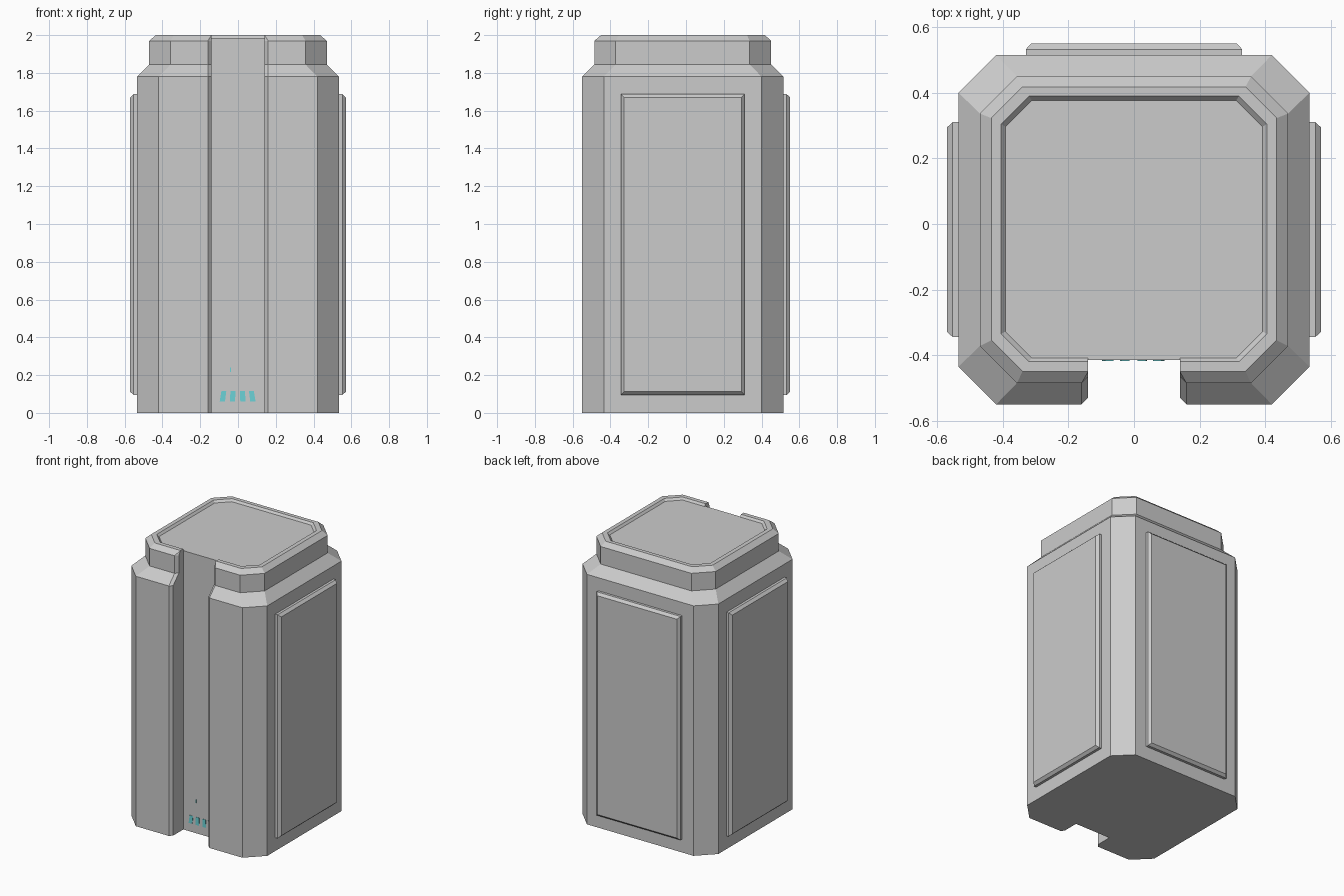
import bpy
import bmesh
from mathutils import Vector

if "Cube" in bpy.data.objects:
    bpy.data.objects.remove(bpy.data.objects["Cube"])

GROOVE_X, GROOVE_Y, FLOOR_Z = 0.14, -0.415, 1.985


def finish(bm, name, mat=None):
    bmesh.ops.recalc_face_normals(bm, faces=bm.faces)
    me = bpy.data.meshes.new(name)
    bm.to_mesh(me)
    bm.free()
    ob = bpy.data.objects.new(name, me)
    bpy.context.collection.objects.link(ob)
    if mat:
        me.materials.append(mat)
    return ob


def outline(hx, y0, y1, ch, c, z):
    """Chamfered square with a notch in its front side."""
    half = [(GROOVE_X, GROOVE_Y), (GROOVE_X, y0 + c), (GROOVE_X + c, y0),
            (hx - ch, y0), (hx, y0 + ch), (hx, y1 - ch), (hx - ch, y1)]
    pts = half + [(-x, y) for x, y in reversed(half)]
    n = len(pts)
    # the back of the notch never rises above the recessed lid floor
    return [Vector((x, y, min(z, FLOOR_Z) if i in (0, n - 1) else z))
            for i, (x, y) in enumerate(pts)]


# Main body: stacked outlines from base to recessed lid
rings = [
    (0.535, -0.55, 0.515, 0.115, 0.02, 0.0),
    (0.535, -0.55, 0.515, 0.115, 0.02, 1.78),
    (0.47, -0.485, 0.45, 0.113, 0.02, 1.845),
    (0.47, -0.485, 0.45, 0.113, 0.02, 1.97),
    (0.435, -0.45, 0.418, 0.095, 0.0, 2.0),
    (0.405, -0.42, 0.39, 0.085, 0.0, 2.0),
    (0.392, -0.408, 0.377, 0.08, 0.0, FLOOR_Z),
]
bm = bmesh.new()
loops = [[bm.verts.new(p) for p in outline(*r)] for r in rings]
for a, b in zip(loops, loops[1:]):
    for i in range(len(a)):
        j = (i + 1) % len(a)
        bm.faces.new((a[i], a[j], b[j], b[i]))
bm.faces.new(loops[0])
bm.faces.new(loops[-1])
bmesh.ops.remove_doubles(bm, verts=bm.verts, dist=0.0002)
finish(bm, "body")


def panel(name, centre, u, out, half_w):
    """Raised panel with a bevelled outer edge."""
    bm = bmesh.new()
    loops = []
    for depth, inset in ((-0.02, 0), (0.018, 0), (0.036, 0.017)):
        w, z0, z1 = half_w - inset, 0.095 + inset, 1.687 - inset
        loops.append([bm.verts.new(centre + u * (s * w) + out * depth + Vector((0, 0, z)))
                      for s, z in ((-1, z0), (1, z0), (1, z1), (-1, z1))])
    for a, b in zip(loops, loops[1:]):
        for i in range(4):
            j = (i + 1) % 4
            bm.faces.new((a[i], a[j], b[j], b[i]))
    bm.faces.new(loops[0])
    bm.faces.new(loops[-1])
    finish(bm, name)


# Side and back panels
X, Y = Vector((1, 0, 0)), Vector((0, 1, 0))
panel("right_panel", Vector((0.535, -0.017, 0)), Y, X, 0.328)
panel("left_panel", Vector((-0.535, -0.017, 0)), Y, -X, 0.328)
panel("back_panel", Vector((0, 0.515, 0)), X, Y, 0.33)

# Indicator lights low in the front groove
teal = bpy.data.materials.new("teal_light")
teal.diffuse_color = (0.15, 0.65, 0.68, 1)
teal.use_nodes = True
teal.node_tree.nodes["Principled BSDF"].inputs["Base Color"].default_value = teal.diffuse_color


def light(name, pts):
    bm = bmesh.new()
    f = bm.faces.new([bm.verts.new((x, GROOVE_Y + 0.002, z)) for x, z in pts])
    r = bmesh.ops.extrude_face_region(bm, geom=[f])
    for v in r["geom"]:
        if isinstance(v, bmesh.types.BMVert):
            v.co.y -= 0.005
    finish(bm, name, teal)


for i, (cx, lean) in enumerate(((-0.079, 0.004), (-0.028, 0.001), (0.025, -0.001), (0.075, -0.004))):
    light(f"indicator_light_{i + 1}",
          [(cx - 0.014 - lean, 0.06), (cx + 0.014 - lean, 0.06),
           (cx + 0.013 + lean, 0.116), (cx - 0.013 + lean, 0.116)])
light("status_dot", [(-0.043, 0.217), (-0.037, 0.217), (-0.037, 0.24), (-0.043, 0.24)])
